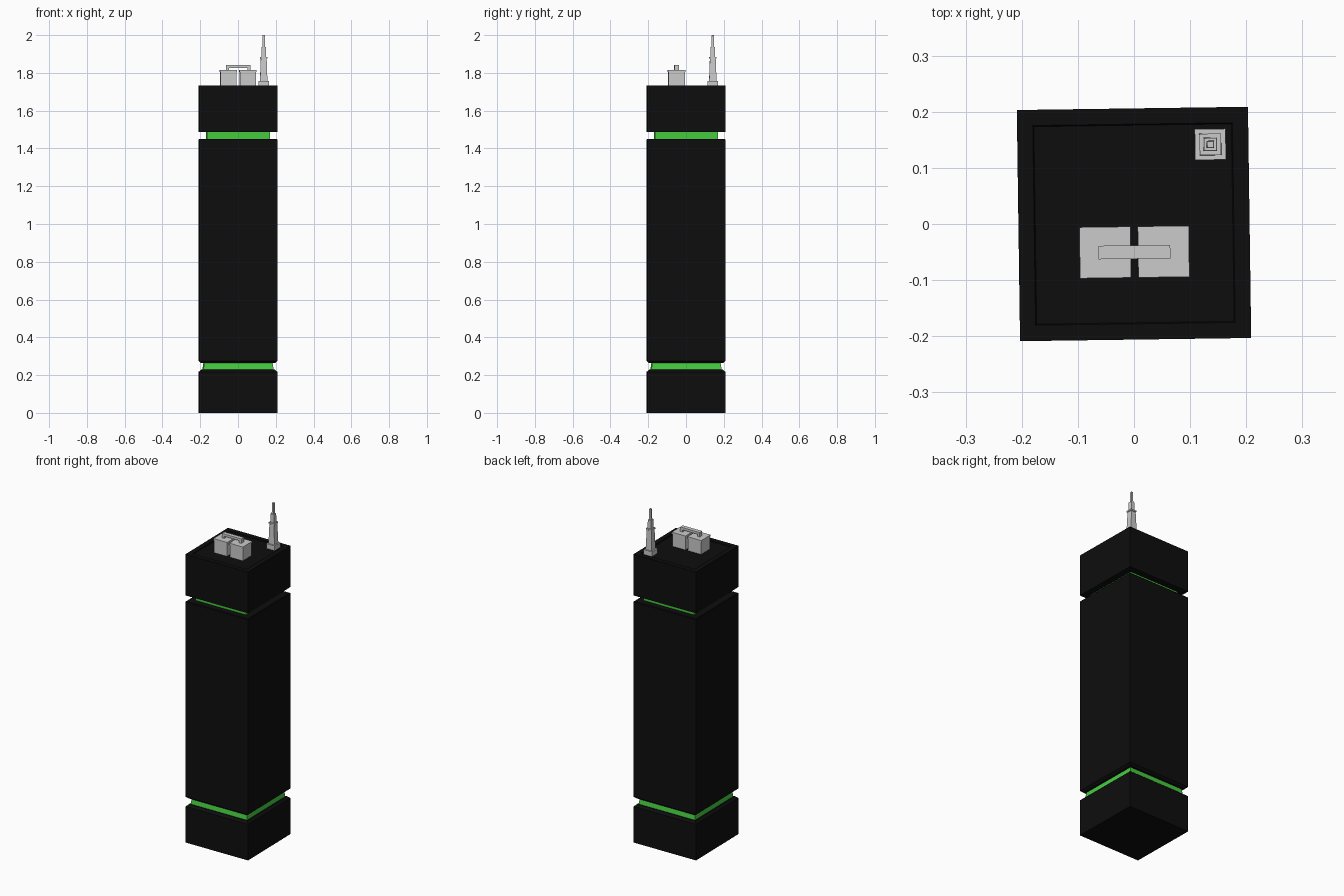
import bpy, bmesh, math
from mathutils import Matrix

if "Cube" in bpy.data.objects:
    bpy.data.objects.remove(bpy.data.objects["Cube"])

TWIST = Matrix.Rotation(math.radians(0.8), 4, 'Z')  # whole tower sits slightly turned


def material(name, colour):
    m = bpy.data.materials.new(name)
    m.diffuse_color = colour
    m.use_nodes = True
    m.node_tree.nodes["Principled BSDF"].inputs["Base Color"].default_value = m.diffuse_color
    return m


black = material("black_cladding", (0.004, 0.004, 0.004, 1))
green = material("green_light", (0.06, 0.6, 0.05, 1))


def stack(name, rings, at=(0, 0), mat=None):
    """Closed solid from (half_x, half_y, z) rectangles joined bottom to top."""
    bm = bmesh.new()
    loops = [[bm.verts.new((at[0] + sx * hx, at[1] + sy * hy, z))
              for sx, sy in ((-1, -1), (1, -1), (1, 1), (-1, 1))]
             for hx, hy, z in rings]
    for a, b in zip(loops, loops[1:]):
        for i in range(4):
            j = (i + 1) % 4
            bm.faces.new((a[i], a[j], b[j], b[i]))
    bm.faces.new(loops[0][::-1])
    bm.faces.new(loops[-1])
    bm.transform(TWIST)
    bm.normal_update()
    me = bpy.data.meshes.new(name)
    bm.to_mesh(me)
    bm.free()
    if mat:
        me.materials.append(mat)
    ob = bpy.data.objects.new(name, me)
    bpy.context.collection.objects.link(ob)
    return ob


def square(name, profile, at=(0, 0), mat=None):
    return stack(name, [(h, h, z) for h, z in profile], at, mat)


# Tower blocks, with chamfers beside the lower light groove
square("base_block", [(.206, 0), (.206, .217), (.192, .229)], mat=black)
square("lower_light_band", [(.186, .228), (.181, .264)], mat=green)
square("main_shaft", [(.192, .263), (.206, .275), (.206, 1.447), (.203, 1.451)], mat=black)
square("upper_light_band", [(.166, 1.450), (.166, 1.487)], mat=green)
# Top block with a shallow sunken roof panel
square("top_block", [(.206, 1.486), (.206, 1.734), (.178, 1.734), (.176, 1.729)], mat=black)

# Two roof units with lipped lids, joined by a raised duct
for side, label in ((-1, "left"), (1, "right")):
    square(f"roof_unit_{label}", [(.043, 1.728), (.043, 1.804), (.0455, 1.804), (.0455, 1.814)],
           at=(side * .052, -.05))
    stack(f"duct_leg_{label}", [(.0075, .012, 1.813), (.0075, .012, 1.83)], at=(side * .0565, -.05))
stack("duct_bar", [(.064, .012, 1.827), (.064, .012, 1.841)], at=(0, -.05))

# Stepped antenna mast near the back right corner
square("antenna", [(.0275, 1.728), (.0275, 1.758), (.0195, 1.758), (.0155, 1.875), (.019, 1.877),
                   (.019, 1.885), (.012, 1.885), (.011, 1.936), (.0065, 1.936), (.0055, 2.0)],
       at=(.138, .140))
